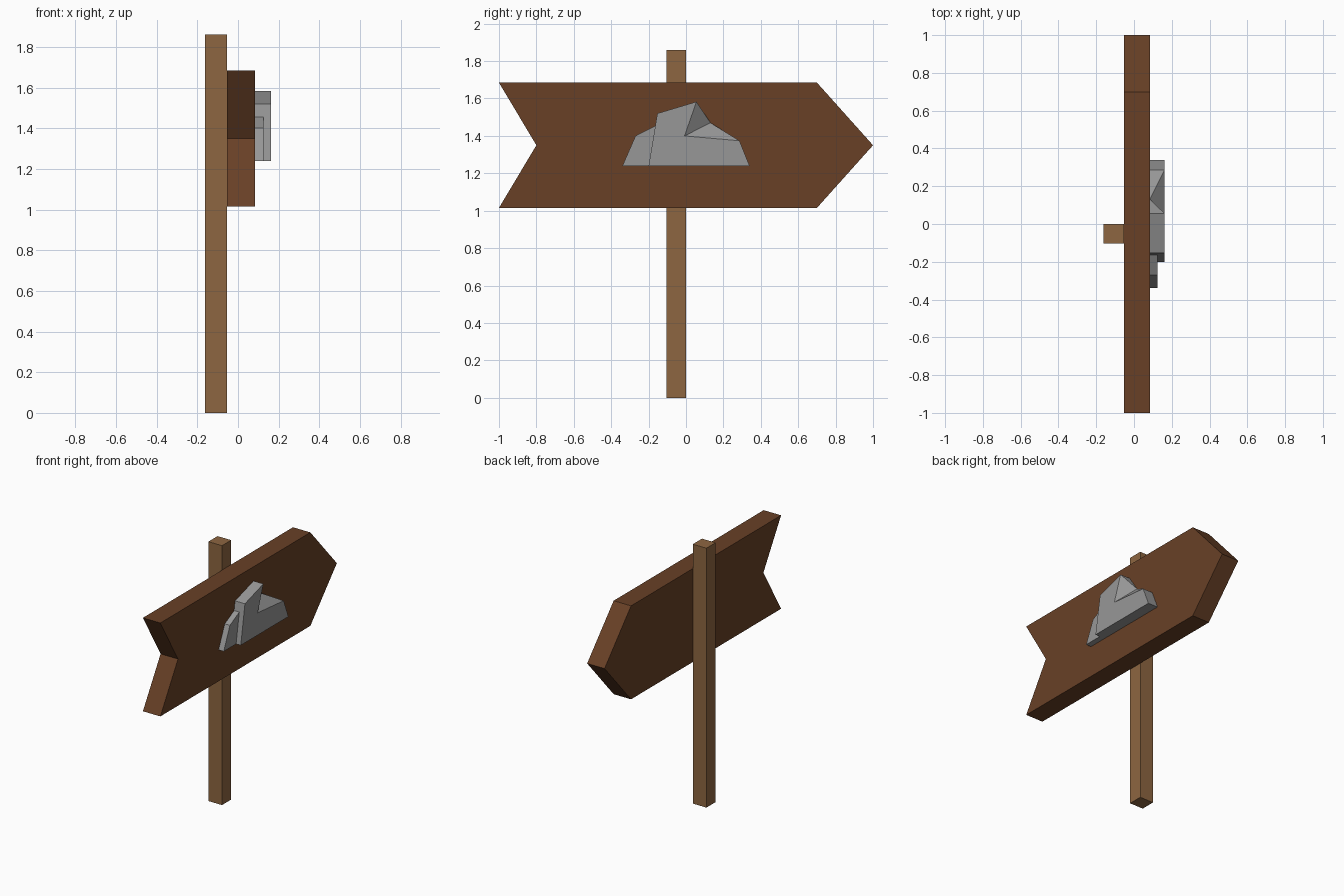
import bpy, bmesh

if "Cube" in bpy.data.objects:
    bpy.data.objects.remove(bpy.data.objects["Cube"])


def srgb(c):
    c /= 255
    return c / 12.92 if c <= 0.04045 else ((c + 0.055) / 1.055) ** 2.4


def material(name, r, g, b):
    m = bpy.data.materials.new(name)
    m.diffuse_color = (srgb(r), srgb(g), srgb(b), 1)
    m.use_nodes = True
    m.node_tree.nodes["Principled BSDF"].inputs["Base Color"].default_value = m.diffuse_color
    return m


dark_wood = material("dark wood", 104, 64, 38)
light_wood = material("light wood", 141, 102, 65)
stone = material("grey stone", 151, 151, 151)


def finish(name, bm, mat):
    bmesh.ops.recalc_face_normals(bm, faces=bm.faces)
    mesh = bpy.data.meshes.new(name)
    bm.to_mesh(mesh)
    bm.free()
    mesh.materials.append(mat)
    obj = bpy.data.objects.new(name, mesh)
    bpy.context.collection.objects.link(obj)
    return obj


def prism(name, outline, x0, x1, mat):
    """Extrude a (y, z) outline along x."""
    bm = bmesh.new()
    back = [bm.verts.new((x0, y, z)) for y, z in outline]
    front = [bm.verts.new((x1, y, z)) for y, z in outline]
    n = len(outline)
    bm.faces.new(back)
    bm.faces.new(front)
    for i in range(n):
        j = (i + 1) % n
        bm.faces.new((back[i], back[j], front[j], front[i]))
    return finish(name, bm, mat)


# Post behind the board
prism("post", [(-0.104, 0), (0, 0), (0, 1.86), (-0.104, 1.86)], -0.162, -0.054, light_wood)

# Arrow-shaped board with a notched tail
prism("arrow_board", [(-1, 1.015), (0.70, 1.015), (1, 1.35), (0.70, 1.685),
                      (-1, 1.685), (-0.80, 1.35)], -0.054, 0.084, dark_wood)

# Low side peak
prism("small_peak", [(-0.34, 1.24), (-0.19, 1.24), (-0.155, 1.459), (-0.163, 1.455),
                     (-0.27, 1.40)], 0.084, 0.125, stone)

# Main peak: a flat slab whose upper right edge is cut by a valley sloping to the board
bm = bmesh.new()
outline = [(-0.20, 1.24), (-0.153, 1.52), (0.056, 1.583), (0.286, 1.374), (0.34, 1.24)]
back = [bm.verts.new((0.084, y, z)) for y, z in outline]
front = [bm.verts.new((0.162, y, z)) for y, z in outline]
valley = bm.verts.new((0.084, 0.131, 1.47))
crease = bm.verts.new((0.162, -0.008, 1.40))
bm.faces.new(back[:3] + [valley] + back[3:])
bm.faces.new(front[:3] + [crease])
bm.faces.new((front[0], crease, front[3], front[4]))
for i, j in ((0, 1), (1, 2), (3, 4), (4, 0)):
    bm.faces.new((back[i], back[j], front[j], front[i]))
bm.faces.new((front[2], valley, crease))
bm.faces.new((crease, valley, front[3]))
bm.faces.new((front[2], back[2], valley))
bm.faces.new((front[3], valley, back[3]))
finish("main_peak", bm, stone)
